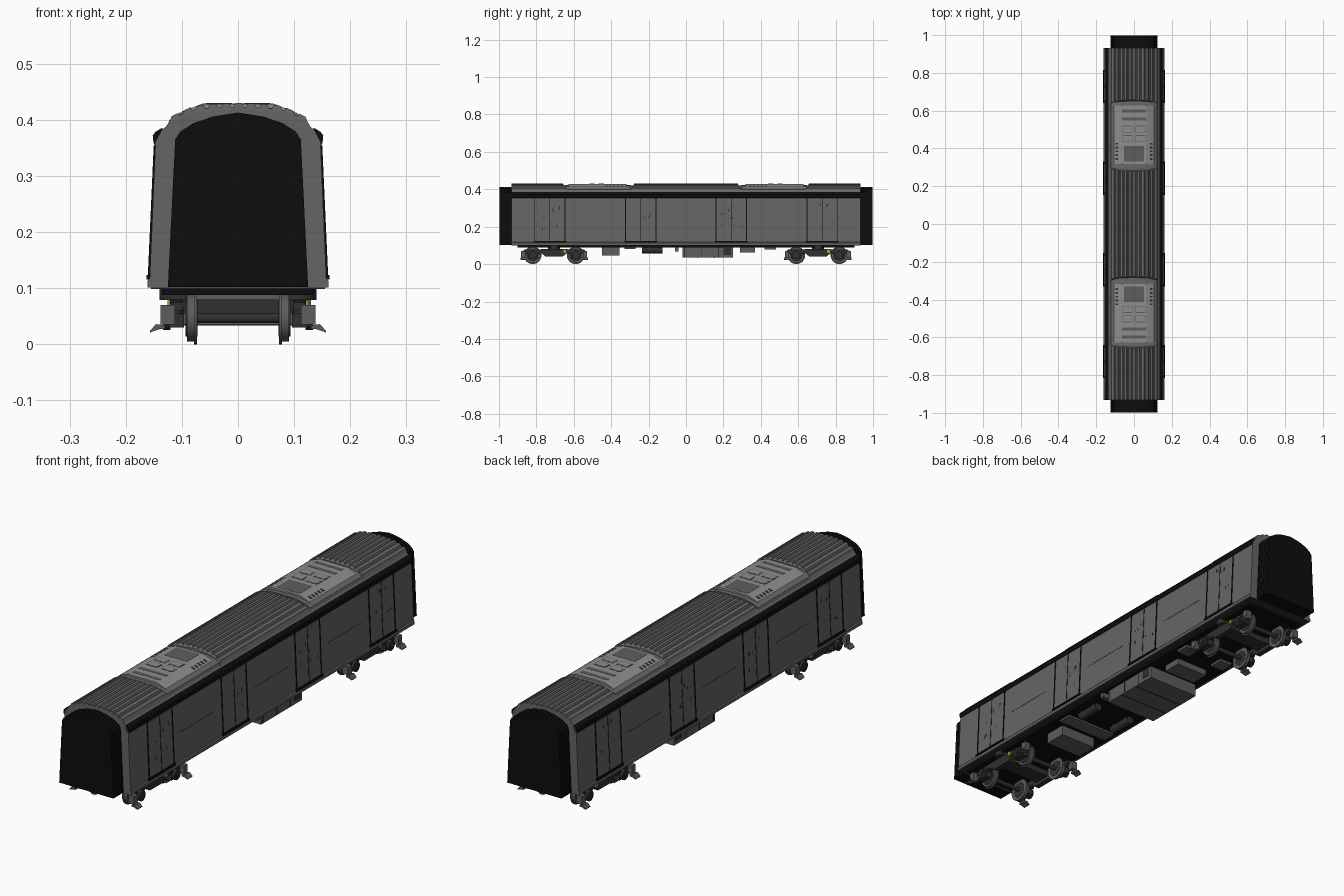
import bpy, bmesh, math, random
from mathutils import Matrix, Vector

old = bpy.data.objects.get("Cube")
if old:
    bpy.data.objects.remove(old)


def material(name, r, g, b):
    m = bpy.data.materials.new(name)
    m.use_nodes = True
    m.diffuse_color = (r, g, b, 1)
    bsdf = m.node_tree.nodes["Principled BSDF"]
    bsdf.inputs["Base Color"].default_value = (r, g, b, 1)
    bsdf.inputs["Roughness"].default_value = 0.7
    return m


BODY = material("body grey", .13, .13, .13)
ROOF = material("roof grey", .14, .14, .14)
UNIT = material("light grey", .27, .27, .27)
BLACK = material("black", .004, .004, .004)
DARK = material("dark grey", .03, .03, .03)
STEEL = material("steel", .11, .11, .11)
YELLOW = material("yellow", .45, .3, .03)

END = .932          # half length of the shell
DOORS = (-.728, -.242, .242, .728)


def finish(name, bm, mat, smooth=False):
    bmesh.ops.recalc_face_normals(bm, faces=bm.faces)
    me = bpy.data.meshes.new(name)
    bm.to_mesh(me)
    bm.free()
    me.materials.append(mat)
    ob = bpy.data.objects.new(name, me)
    bpy.context.collection.objects.link(ob)
    if smooth:
        bpy.ops.object.select_all(action='DESELECT')
        ob.select_set(True)
        bpy.context.view_layer.objects.active = ob
        bpy.ops.object.shade_smooth_by_angle(angle=math.radians(35))
    return ob


def add_loft(bm, a, b):
    """Closed solid between two matching outlines."""
    va, vb = [bm.verts.new(p) for p in a], [bm.verts.new(p) for p in b]
    bm.faces.new(va)
    bm.faces.new(vb[::-1])
    for i in range(len(va)):
        j = (i + 1) % len(va)
        bm.faces.new((va[i], va[j], vb[j], vb[i]))


def add_box(bm, x0, x1, y0, y1, z0, z1):
    add_loft(bm, [(x, y0, z) for x, z in ((x0, z0), (x1, z0), (x1, z1), (x0, z1))],
             [(x, y1, z) for x, z in ((x0, z0), (x1, z0), (x1, z1), (x0, z1))])


def add_tube(bm, centre, radius, length, axis, sides=24, r2=None):
    rot = {'X': Matrix.Rotation(math.pi / 2, 4, 'Y'),
           'Y': Matrix.Rotation(math.pi / 2, 4, 'X'), 'Z': Matrix()}[axis]
    bmesh.ops.create_cone(bm, cap_ends=True, segments=sides, radius1=radius,
                          radius2=radius if r2 is None else r2, depth=length,
                          matrix=Matrix.Translation(centre) @ rot)


def prism(name, half, y0, y1, mat, smooth=False, taper=0):
    """Mirror a right-hand outline and run it along the car."""
    full = half + [(-x, z) for x, z in reversed(half) if x > 0]
    bm = bmesh.new()
    add_loft(bm, [(x, y0, z) for x, z in full], [(x, y1, z) for x, z in full])
    return finish(name, bm, mat, smooth)


def side_x(z):
    return .158 - (z - .115) * .045


def add_plate(bm, y0, y1, z0, z1, t):
    """Thin plate on both leaning side walls."""
    for s in (1, -1):
        ring = [(side_x(z0) - .004, z0), (side_x(z0) + t, z0),
                (side_x(z1) + t, z1), (side_x(z1) - .004, z1)]
        add_loft(bm, [(s * x, y0, z) for x, z in ring], [(s * x, y1, z) for x, z in ring])


# Shell, sole bar and floor
prism("body_shell", [(.158, .102), (side_x(.36), .36), (.135, .383), (.11, .402),
                     (.08, .413), (0, .420)], -END, END, BODY)
prism("sole_bar", [(.1615, .101), (.1615, .113), (.157, .118)], -END, END, BODY)
prism("floor_pan", [(.155, .099), (.155, .104)], -END, END, DARK)
prism("underframe_beam", [(.135, .088), (.135, .1)], -.9, .9, BLACK)

# Black cantrail band on each side
bm = bmesh.new()
for s in (1, -1):
    band = [(.146, .352), (.1505, .358), (.152, .372), (.147, .379), (.135, .386), (.13, .37)]
    add_loft(bm, [(s * x, -END, z) for x, z in band], [(s * x, END, z) for x, z in band])
finish("cantrail_band", bm, BLACK)

# Gangway bellows at both ends, with fine folds
gangway = [(.125, .102), (.112, .365), (.103, .379), (.08, .394), (.045, .406), (0, .413)]
for s, label in ((-1, "front"), (1, "rear")):
    for i in range(5):
        y = .925 + i * .015
        prism(f"{label}_gangway_fold", gangway, s * y, s * (y + .013), BLACK)
    inner = [(x * .97, .11 + (z - .11) * .985) for x, z in gangway]
    prism(f"{label}_gangway_core", inner, s * .92, s * .998, BLACK)


# Fluted roof, in three lengths between the roof units
def roof_z(x):
    return .4235 - .0055 * (x / .08) ** 2 - .009 * max(0, abs(x) - .08) / .03


flutes = 11
pitch = .25 / flutes
top = []
for i in range(flutes):
    for f, up in ((.05, 0), (.2, .0065), (.7, .0065), (.85, 0)):
        x = .125 - (i + f) * pitch
        top.append((x, roof_z(x) + up))
for y0, y1 in ((-END, -.64), (-.295, .295), (.64, END)):
    bm = bmesh.new()
    outline = [(.131, .384)] + top + [(-.131, .384)]
    # ends facing a roof unit slope down to it
    a = [(x, y0 + (0 if y0 == -END else (z - .4) * .6), z) for x, z in outline]
    b = [(x, y1 - (0 if y1 == END else (z - .4) * .6), z) for x, z in outline]
    add_loft(bm, a, b)
    finish("fluted_roof", bm, ROOF)

# Roof units
for s, label in ((-1, "front"), (1, "rear")):
    frame = [(.128, .386), (.122, .4), (.1, .412), (.06, .421), (0, .422)]
    prism(f"{label}_unit_frame", frame, s * .298, s * .645, ROOF)
    bm = bmesh.new()
    low = [(.112, .4), (.106, .412), (.065, .4285), (-.065, .4285), (-.106, .412), (-.112, .4)]
    add_loft(bm, [(x, s * .318, z) for x, z in low], [(x, s * .628, z) for x, z in low])
    finish(f"{label}_unit_cover", bm, UNIT)
    bm = bmesh.new()
    for y in (.548, .59):
        add_box(bm, -.063, .063, s * y, s * (y + .016), .42, .4292)
    add_box(bm, -.052, .052, s * .33, s * .412, .42, .4292)
    for x in (-.034, .034):
        for y in (.434, .484):
            add_box(bm, x - .027, x + .027, s * y, s * (y + .037), .42, .429)
    finish(f"{label}_unit_grilles", bm, STEEL)
    bm = bmesh.new()
    for x in (-.034, .034):
        for y in (.434, .484):
            add_box(bm, x - .023, x + .023, s * (y + .004), s * (y + .033), .42, .43)
    finish(f"{label}_unit_hatches", bm, UNIT)
    bm = bmesh.new()
    for side in (1, -1):
        for i in range(5):
            y = s * (.34 + i * .02)
            slot = [(.098, .412), (.099, .4156), (.084, .4216), (.083, .418)]
            add_loft(bm, [(side * x, y, z) for x, z in slot],
                     [(side * x, y + s * .01, z) for x, z in slot])
    finish(f"{label}_unit_louvres", bm, DARK)

# Sliding doors: leaves, seams, sills and small fittings
leaves, seams, fittings = bmesh.new(), bmesh.new(), bmesh.new()
random.seed(4)
for c in DOORS:
    for s in (-1, 1):
        add_plate(leaves, c + s * .002, c + s * .078, .125, .352, .0015)
        add_plate(seams, c + s * .0795, c + s * .083, .118, .354, .003)
    add_plate(seams, c - .088, c + .088, .116, .124, .005)
    add_plate(seams, c - .0008, c + .0008, .125, .352, .002)
    for i in range(8):
        y, z = c + random.uniform(-.06, .06), random.uniform(.17, .32)
        add_plate(fittings, y, y + .004, z, z + random.uniform(.006, .018), .0022)
for y in (-.485, 0, .485):
    add_plate(fittings, y - .11, y + .11, .233, .2345, .0006)
finish("door_leaves", leaves, BODY)
finish("door_seams_and_sills", seams, BLACK)
finish("door_fittings", fittings, DARK)

# Underfloor equipment
bm = bmesh.new()
for b in ((-.085, .085, -.45, -.355, .045, .1), (-.12, .12, -.02, .25, .035, .1),
          (-.075, .075, .29, .37, .062, .1), (-.12, -.06, .42, .48, .078, .1),
          (.06, .12, .42, .48, .078, .1), (.08, .13, -.06, -.04, .068, .1),
          (-.12, .12, -.33, -.27, .08, .1)):
    add_box(bm, *b)
finish("equipment_cases", bm, STEEL)
bm = bmesh.new()
for s in (1, -1):
    for y in (-.01, .082, .172):
        add_box(bm, s * .119, s * .122, y, y + .004, .038, .098)
    add_box(bm, s * .119, s * .122, .2, .24, .05, .085)
for y in (.06, .15):
    add_box(bm, -.115, .115, y, y + .004, .0335, .036)
finish("case_seams", bm, DARK)
bm = bmesh.new()
for s in (1, -1):
    add_tube(bm, (s * .085, -.18, .075), .017, .11, 'Y')
    for y in (-.215, -.145):
        add_box(bm, s * .068, s * .102, y - .005, y + .005, .075, .1)
finish("air_tanks", bm, DARK, True)

# Bogies: wheels, axles, frames, springs and current collectors
for s, label in ((-1, "front"), (1, "rear")):
    c = s * .705
    wheels, hubs, frame, shoes, marks = [bmesh.new() for _ in range(5)]
    for y in (c - .115, c + .115):
        add_tube(hubs, (0, y, .047), .009, .15, 'X', 16)
        for side in (1, -1):
            add_tube(wheels, (side * .0755, y, .047), .047, .005, 'X', 32)
            add_tube(wheels, (side * .084, y, .047), .042, .014, 'X', 32)
            add_tube(hubs, (side * .083, y, .047), .033, .022, 'X', 24)
            add_box(frame, side * .096, side * .124, y - .026, y + .026, .03, .066)
            add_tube(frame, (side * .127, y, .047), .021, .014, 'X', 16)
            add_tube(hubs, (side * .135, y, .047), .012, .006, 'X', 12)
            for d in (-.033, .033):
                add_tube(hubs, (side * .11, y + d, .066), .011, .024, 'Z', 12)
    for side in (1, -1):
        bar = [(-.165, .075), (-.165, .06), (-.07, .06), (-.045, .04), (.045, .04),
               (.07, .06), (.165, .06), (.165, .075), (.06, .08), (-.06, .08)]
        add_loft(frame, [(side * .098, c + y, z) for y, z in bar],
                 [(side * .12, c + y, z) for y, z in bar])
        add_tube(hubs, (side * .108, c, .09), .032, .022, 'Z', 20)
        for e in (-1, 1):
            y = c + e * .165
            add_box(shoes, side * .112, side * .138, y - .012, y + .012, .035, .07)
            foot = [(.13, .034), (.146, .036), (.157, .024), (.157, .021), (.14, .027), (.13, .027)]
            add_loft(shoes, [(side * x, y - .016, z) for x, z in foot],
                     [(side * x, y + .016, z) for x, z in foot])
        add_box(marks, side * .12, side * .126, c + .05, c + .064, .06, .078)
    add_box(frame, -.1, .1, c - .035, c + .035, .055, .08)
    finish(f"{label}_wheels", wheels, STEEL, True)
    finish(f"{label}_axles_and_springs", hubs, DARK, True)
    finish(f"{label}_bogie_frame", frame, DARK)
    finish(f"{label}_collector_shoes", shoes, STEEL)
    finish(f"{label}_valve_tags", marks, YELLOW)
